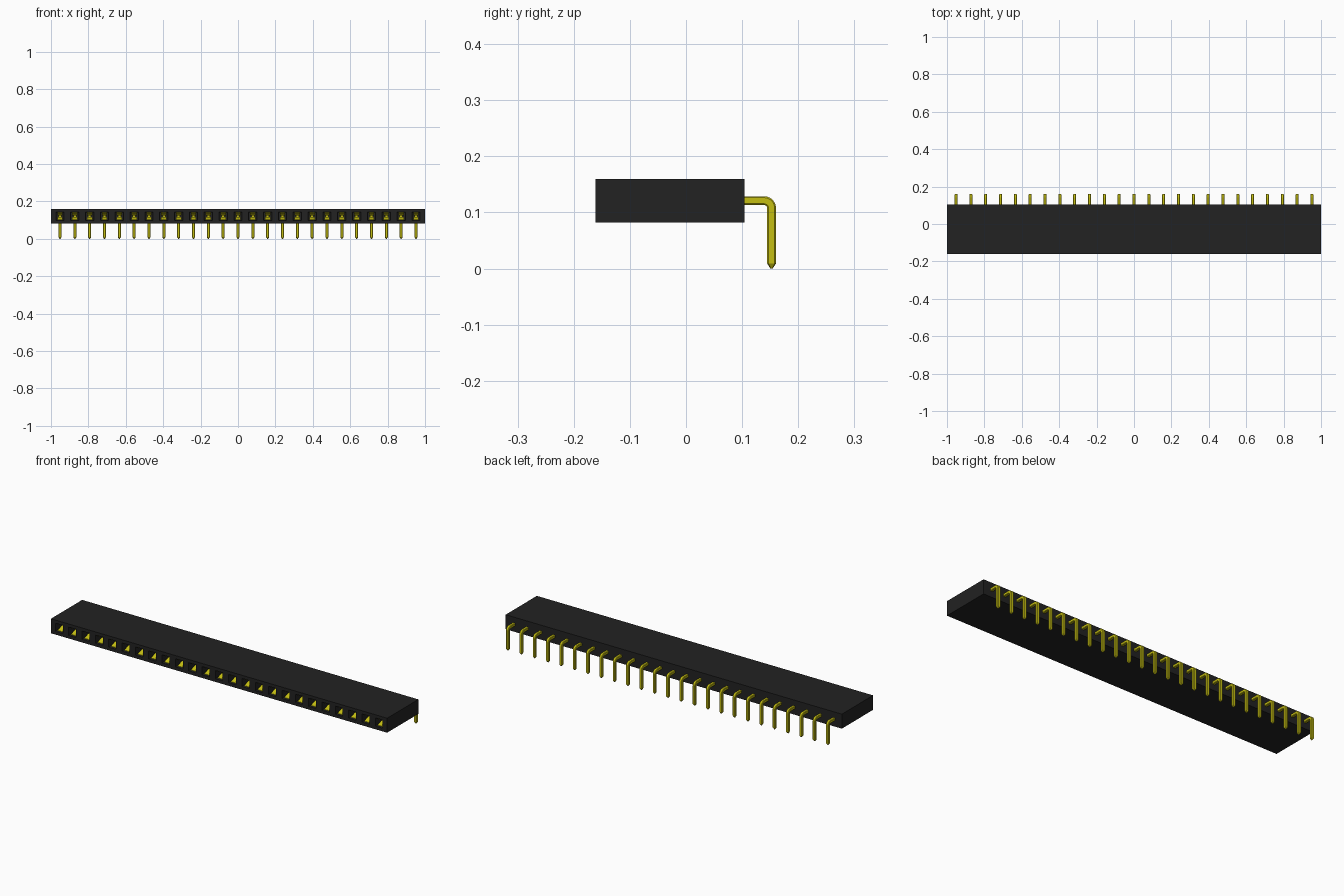
import bpy, bmesh, math
from mathutils import Vector

cube = bpy.data.objects.get("Cube")
if cube:
    bpy.data.objects.remove(cube, do_unlink=True)

COUNT, PITCH = 25, 0.0793
Y0, Y1, Z0, Z1 = -0.161, 0.104, 0.082, 0.160
PIN_Z, PIN_Y, PIN_W = 0.121, 0.1525, 0.0158
PIN_XS = [(i - (COUNT - 1) / 2) * PITCH for i in range(COUNT)]


def material(name, rgb):
    m = bpy.data.materials.new(name)
    m.use_nodes = True
    m.diffuse_color = (*rgb, 1)
    m.node_tree.nodes["Principled BSDF"].inputs["Base Color"].default_value = (*rgb, 1)
    return m


BLACK = material("black plastic", (0.016, 0.016, 0.016))
GOLD = material("gold metal", (0.56, 0.52, 0.006))


def finish(bm, name, mat):
    bmesh.ops.recalc_face_normals(bm, faces=bm.faces)
    me = bpy.data.meshes.new(name)
    bm.to_mesh(me)
    bm.free()
    me.materials.append(mat)
    ob = bpy.data.objects.new(name, me)
    bpy.context.collection.objects.link(ob)
    return ob


def bridge(bm, a, b):
    n = len(a)
    return [bm.faces.new((a[i], a[(i + 1) % n], b[(i + 1) % n], b[i])) for i in range(n)]


# Housing: one cell per contact, each front face opened into a socket
bm = bmesh.new()
edges = [-1] + [(a + b) / 2 for a, b in zip(PIN_XS, PIN_XS[1:])] + [1]
rings = [[bm.verts.new((x, y, z)) for y, z in ((Y0, Z0), (Y0, Z1), (Y1, Z1), (Y1, Z0))]
         for x in edges]
fronts = [bridge(bm, a, b)[0] for a, b in zip(rings, rings[1:])]
bm.faces.new(rings[0])
bm.faces.new(rings[-1])
bmesh.ops.recalc_face_normals(bm, faces=bm.faces)
bmesh.ops.inset_individual(bm, faces=fronts, thickness=0.017)
for face, x in zip(fronts, PIN_XS):
    # centre and square each mouth on its contact
    for v in face.verts:
        v.co.x = x + math.copysign(0.022, v.co.x - x)
        v.co.z = PIN_Z + math.copysign(0.022, v.co.z - PIN_Z)
# chamfered lead-in, then the straight bore
bmesh.ops.inset_individual(bm, faces=fronts, thickness=0.003, depth=-0.008)
bmesh.ops.inset_individual(bm, faces=fronts, thickness=0.0001, depth=-0.18)
finish(bm, "housing", BLACK)

# Right-angle pin: chamfered square section swept along a bent path
R = 0.013
path = [(Y0 + 0.15, PIN_Z, 0, 1)]
for k in range(7):
    a = math.radians(15 * k)
    path.append((PIN_Y - R + R * math.sin(a), PIN_Z - R + R * math.cos(a), a, 1))
path += [(PIN_Y, 0.009, math.pi / 2, 1), (PIN_Y, 0.0, math.pi / 2, 0.25)]
h, c = PIN_W / 2, PIN_W / 2 - 0.0025
section = [(h, c), (c, h), (-c, h), (-h, c), (-h, -c), (-c, -h), (c, -h), (h, -c)]

bm = bmesh.new()
rings = []
for y, z, a, s in path:
    normal = Vector((0, math.sin(a), math.cos(a)))
    rings.append([bm.verts.new(Vector((u * s, y, z)) + normal * (v * s)) for u, v in section])
for a, b in zip(rings, rings[1:]):
    bridge(bm, a, b)
bm.faces.new(rings[0])
bm.faces.new(rings[-1])
pin = finish(bm, "pin_1", GOLD)

# Spring contact: a pair of bowed leaves mirrored about the socket axis
bm = bmesh.new()
leaf = [(Y0 + 0.008, 0.017), (Y0 + 0.04, 0.005), (Y0 + 0.10, 0.012), (Y0 + 0.178, 0.012)]
for side in (1, -1):
    rings = []
    for y, d in leaf:
        z = PIN_Z + side * d
        t = side * 0.0025
        rings.append([bm.verts.new(p) for p in ((-0.014, y, z), (0.014, y, z),
                                                (0.014, y, z + t), (-0.014, y, z + t))])
    for a, b in zip(rings, rings[1:]):
        bridge(bm, a, b)
    bm.faces.new(rings[0])
    bm.faces.new(rings[-1])
contact = finish(bm, "spring_contact_1", GOLD)

# Repeat along the row
for part, base in ((pin, "pin"), (contact, "spring_contact")):
    part.location.x = PIN_XS[0]
    for i, x in enumerate(PIN_XS[1:], start=2):
        ob = bpy.data.objects.new(f"{base}_{i}", part.data)
        ob.location.x = x
        bpy.context.collection.objects.link(ob)
